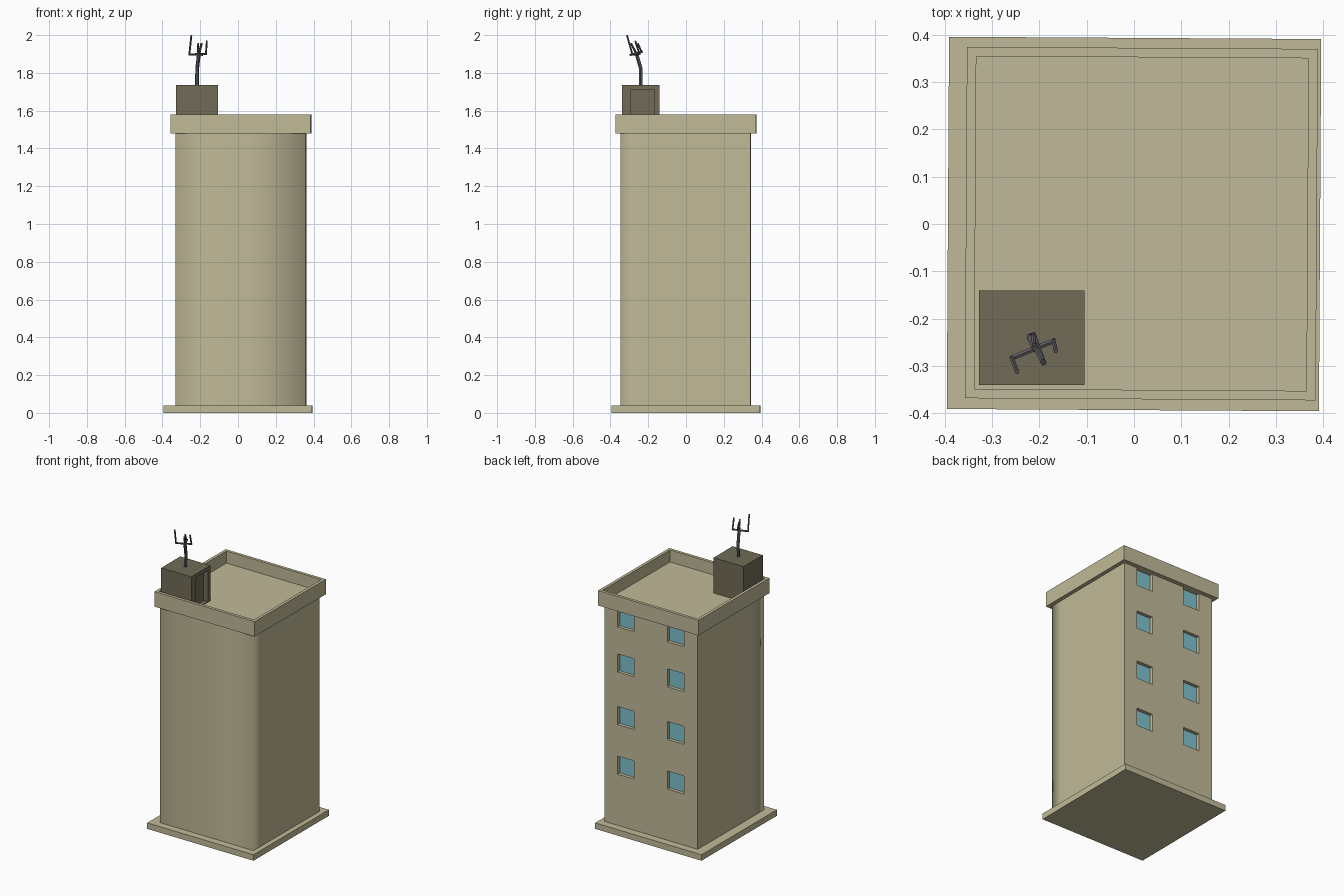
import bpy, bmesh, math
from mathutils import Vector, Matrix

if "Cube" in bpy.data.objects:
    bpy.data.objects.remove(bpy.data.objects["Cube"])

SKEW = Matrix.Rotation(math.radians(-0.35), 4, 'Z')   # whole block stands slightly turned


def mat(name, rgb):
    m = bpy.data.materials.new(name)
    m.diffuse_color = (*rgb, 1)
    m.use_nodes = True
    m.node_tree.nodes["Principled BSDF"].inputs["Base Color"].default_value = m.diffuse_color
    return m


BEIGE = mat("beige_plaster", (0.53, 0.49, 0.315))
BROWN = mat("dark_brown", (0.165, 0.148, 0.097))
GLASS = mat("blue_glass", (0.215, 0.54, 0.62))
METAL = mat("grey_metal", (0.11, 0.11, 0.125))


def finish(bm, name, *mats, skew=True):
    if skew:
        bm.transform(SKEW)
    me = bpy.data.meshes.new(name)
    bm.to_mesh(me)
    bm.free()
    for m in mats:
        me.materials.append(m)
    ob = bpy.data.objects.new(name, me)
    bpy.context.collection.objects.link(ob)
    return ob


def box_bm(x0, x1, y0, y1, z0, z1):
    bm = bmesh.new()
    size = Matrix.Diagonal((x1 - x0, y1 - y0, z1 - z0, 1))
    centre = Matrix.Translation(((x0 + x1) / 2, (y0 + y1) / 2, (z0 + z1) / 2))
    bmesh.ops.create_cube(bm, size=1, matrix=centre @ size)
    return bm


def recessed_wall(name, us, zs, place, out, depth, mats, skew=True):
    """Wall on a grid of cuts; every odd cell is an opening sunk by depth."""
    bm = bmesh.new()
    v = [[bm.verts.new(place(u, z)) for u in us] for z in zs]
    openings = []
    for j in range(len(zs) - 1):
        for i in range(len(us) - 1):
            f = bm.faces.new((v[j][i], v[j][i + 1], v[j + 1][i + 1], v[j + 1][i]))
            f.normal_update()
            if f.normal.dot(out) < 0:
                f.normal_flip()
            if i % 2 and j % 2:
                openings.append(f)
    for f in openings:
        # sunk pane plus its four reveals
        ring = list(f.verts)
        inner = [bm.verts.new(p.co - out * depth) for p in ring]
        bm.faces.new(inner).material_index = len(mats) - 1
        for k in range(4):
            n = (k + 1) % 4
            bm.faces.new((ring[k], ring[n], inner[n], inner[k]))
        bm.faces.remove(f)
    return finish(bm, name, *mats, skew=skew)


# Ground slab
finish(box_bm(-0.393, 0.393, -0.393, 0.393, 0, 0.04), "ground_slab", BEIGE)

# Tower: front and side walls, softly shaded round the front corners
L, R, F, B, Z0, Z1 = -0.33, 0.36, -0.345, 0.343, 0.04, 1.48
bm = bmesh.new()
plan = [(L, B), (L, -0.19), (L, F), (-0.09, F), (0.05, F), (R, F), (R, -0.26), (R, B)]
low = [bm.verts.new((x, y, Z0)) for x, y in plan]
top = [bm.verts.new((x, y, Z1)) for x, y in plan]
for i in range(len(plan) - 1):
    bm.faces.new((low[i], low[i + 1], top[i + 1], top[i])).smooth = True
finish(bm, "tower_walls", BEIGE)

# Back wall with two columns of four sunk windows
rows = [0.44, 0.77, 1.12, 1.42]
zs = [Z0] + [z + s for z in rows for s in (-0.06, 0.06)] + [Z1 + 0.005]
recessed_wall("back_wall", [L, -0.227, -0.105, 0.14, 0.262, R], zs,
              lambda u, z: (u, B, z), Vector((0, 1, 0)), 0.022, (BEIGE, GLASS))

# Roof tray: slab with a raised parapet
bm = box_bm(-0.355, 0.386, -0.37, 0.372, 1.48, 1.58)
bm.faces.ensure_lookup_table()
lid = max(bm.faces, key=lambda f: f.calc_center_median().z)
bmesh.ops.inset_region(bm, faces=[lid], thickness=0.028)
rim = bmesh.ops.extrude_face_region(bm, geom=[lid])["geom"]
bmesh.ops.delete(bm, geom=[lid], context='FACES_ONLY')
bmesh.ops.translate(bm, vec=(0, 0, -0.08), verts=[g for g in rim if isinstance(g, bmesh.types.BMVert)])
bmesh.ops.recalc_face_normals(bm, faces=bm.faces)
finish(bm, "roof_parapet", BEIGE)

# Rooftop hut with a sunk doorway on its right side
bm = box_bm(-0.327, -0.105, -0.34, -0.14, 1.5, 1.735)
bm.faces.ensure_lookup_table()
side = max(bm.faces, key=lambda f: f.calc_center_median().x)
bmesh.ops.delete(bm, geom=[side], context='FACES_ONLY')
finish(bm, "roof_hut", BROWN, skew=False)
recessed_wall("hut_doorway", [-0.34, -0.295, -0.168, -0.14], [1.5, 1.503, 1.71, 1.735],
              lambda u, z: (-0.105, u, z), Vector((1, 0, 0)), 0.03, (BROWN,), skew=False)


# Aerial: bent mast, crossbar and upright prongs
def rod(name, pts, r):
    bm = bmesh.new()
    for a, b in zip(pts, pts[1:]):
        a, b = Vector(a), Vector(b)
        d = b - a
        m = Matrix.Translation((a + b) / 2) @ d.to_track_quat('Z', 'Y').to_matrix().to_4x4()
        bmesh.ops.create_cone(bm, cap_ends=True, segments=6, radius1=r, radius2=r,
                              depth=d.length + r * 0.6, matrix=m)
    finish(bm, name, METAL, skew=False)


rod("aerial_mast", [(-0.217, -0.24, 1.73), (-0.216, -0.24, 1.825), (-0.207, -0.262, 1.9)], 0.01)
rod("aerial_tip", [(-0.207, -0.262, 1.9), (-0.193, -0.29, 1.955)], 0.006)
rod("aerial_crossbar", [(-0.258, -0.283, 1.897), (-0.168, -0.246, 1.9)], 0.006)
rod("aerial_short_bar", [(-0.213, -0.232, 1.912), (-0.19, -0.295, 1.895)], 0.006)
rod("aerial_left_prong", [(-0.258, -0.283, 1.895), (-0.247, -0.312, 1.997)], 0.005)
rod("aerial_right_prong", [(-0.17, -0.246, 1.898), (-0.165, -0.268, 1.968)], 0.005)
rod("aerial_middle_prong", [(-0.213, -0.235, 1.91), (-0.211, -0.255, 1.955)], 0.005)
